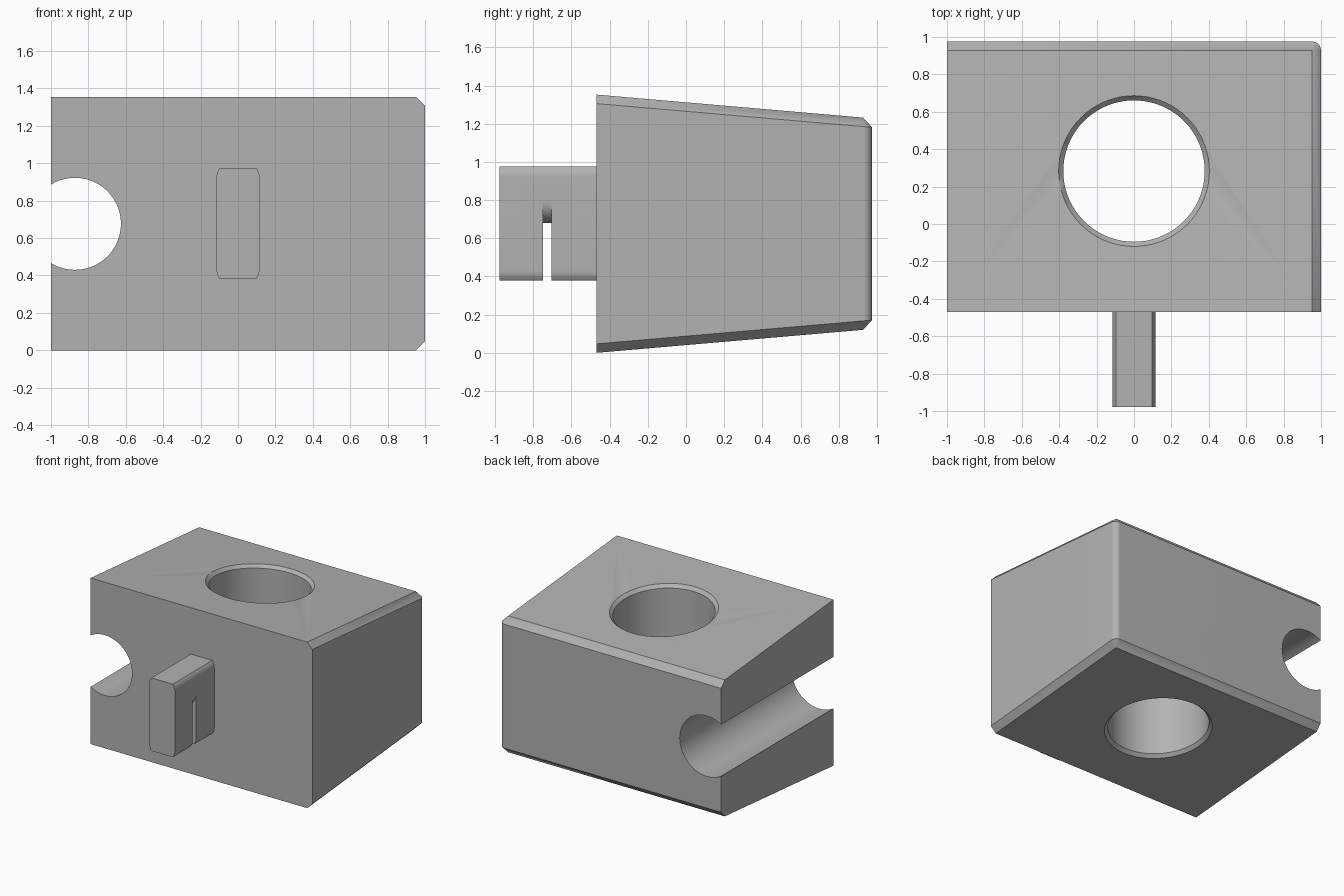
import bpy, bmesh
from math import sin, cos, pi, radians

if "Cube" in bpy.data.objects:
    bpy.data.objects.remove(bpy.data.objects["Cube"])

grey = bpy.data.materials.new("plain grey")
grey.use_nodes = True
colour = (0.45, 0.45, 0.45, 1)
grey.diffuse_color = colour
grey.node_tree.nodes["Principled BSDF"].inputs["Base Color"].default_value = colour

FRONT, BACK, HEIGHT, SLOPE, CHAMFER = -0.47, 0.975, 1.353, 0.0862, 0.047


def finish(name, bm):
    bmesh.ops.recalc_face_normals(bm, faces=bm.faces)
    mesh = bpy.data.meshes.new(name)
    bm.to_mesh(mesh)
    bm.free()
    mesh.materials.append(grey)
    obj = bpy.data.objects.new(name, mesh)
    bpy.context.collection.objects.link(obj)
    return obj


def loft(name, rings):
    """Skin a list of closed rings and cap both ends."""
    bm = bmesh.new()
    loops = [[bm.verts.new(p) for p in ring] for ring in rings]
    n = len(loops[0])
    for a, b in zip(loops, loops[1:]):
        for i in range(n):
            j = (i + 1) % n
            bm.faces.new((a[i], a[j], b[j], b[i]))
    bm.faces.new(loops[0])
    bm.faces.new(loops[-1])
    return finish(name, bm)


def prism(name, profile, y0, y1):
    """Extrude an xz profile along y."""
    return loft(name, [[(x, y, z) for x, z in profile] for y in (y0, y1)])


def arc(cx, cz, r, start, end, steps):
    angles = [radians(start + (end - start) * i / steps) for i in range(steps + 1)]
    return [(cx + r * cos(a), cz + r * sin(a)) for a in angles]


def cut(obj, cutter):
    mod = obj.modifiers.new("cut", 'BOOLEAN')
    mod.operation, mod.solver, mod.object = 'DIFFERENCE', 'EXACT', cutter
    bpy.context.view_layer.objects.active = obj
    bpy.ops.object.modifier_apply(modifier=mod.name)
    bpy.data.objects.remove(cutter)


def smooth(obj):
    bpy.ops.object.select_all(action='DESELECT')
    obj.select_set(True)
    bpy.context.view_layer.objects.active = obj
    bpy.ops.object.shade_smooth_by_angle(angle=radians(30))


def surface(y, side, depth=0.0):
    """Height of the sloping top (side 1) or bottom (side -1), sunk by depth."""
    return HEIGHT / 2 + side * (HEIGHT / 2 - SLOPE * (y - FRONT) - depth)


# Tapered block: chamfered right and back edges, rounded upright corner
inner_x, inner_y = 1 - CHAMFER, BACK - CHAMFER
flat = [(-1, FRONT), (inner_x, FRONT), (inner_x, inner_y), (-1, inner_y)]
rim = [(-1, FRONT), (1, FRONT), (-1, BACK)] + arc(inner_x, inner_y, CHAMFER, 0, 90, 10)
bm = bmesh.new()
for side in (1, -1):
    for points, depth in ((flat, 0), (rim, CHAMFER)):
        for x, y in points:
            bm.verts.new((x, y, surface(y, side, depth)))
bmesh.ops.convex_hull(bm, input=bm.verts)
bmesh.ops.dissolve_limit(bm, angle_limit=radians(0.5), verts=bm.verts, edges=bm.edges)
block = finish("block", bm)

# Upright bore with a bevelled rim that follows each sloping face
RIM = 0.025
rings = []
for side, levels in ((1, (-RIM, 0, RIM)), (-1, (RIM, 0, -RIM))):
    for depth in levels:
        circle = arc(0, 0.283, 0.403 - depth, 0, 360, 72)[:-1]
        rings.append([(x, y, surface(y, side, depth)) for x, y in circle])
cut(block, loft("bore_cutter", rings))

# Open round channel along the left-hand edge of the front
cut(block, prism("channel_cutter", arc(-0.872, 0.676, 0.246, 0, 360, 72)[:-1], FRONT - 0.2, BACK + 0.2))
smooth(block)

# Tab with rounded shoulders
HALF, LOW, TOP, R, TURN = 0.115, 0.38, 0.975, 0.08, 40
rise = R * sin(radians(TURN))
profile = (arc(HALF - R, TOP - rise, R, 0, TURN, 6)
           + arc(R - HALF, TOP - rise, R, 180 - TURN, 180, 6)
           + arc(R - HALF, LOW + rise, R, 180, 180 + TURN, 6)
           + arc(HALF - R, LOW + rise, R, -TURN, 0, 6))
tab = prism("tab", profile, -0.978, FRONT)

# Slot through the lower tab, its ceiling a hanging half round
ceiling = arc(0, 0.795, HALF, 180, 360, 24)
slot = [(-0.2, LOW - 0.1), (-0.2, 0.795)] + ceiling + [(0.2, 0.795), (0.2, LOW - 0.1)]
cut(tab, prism("slot_cutter", slot, -0.748, -0.705))
smooth(tab)
